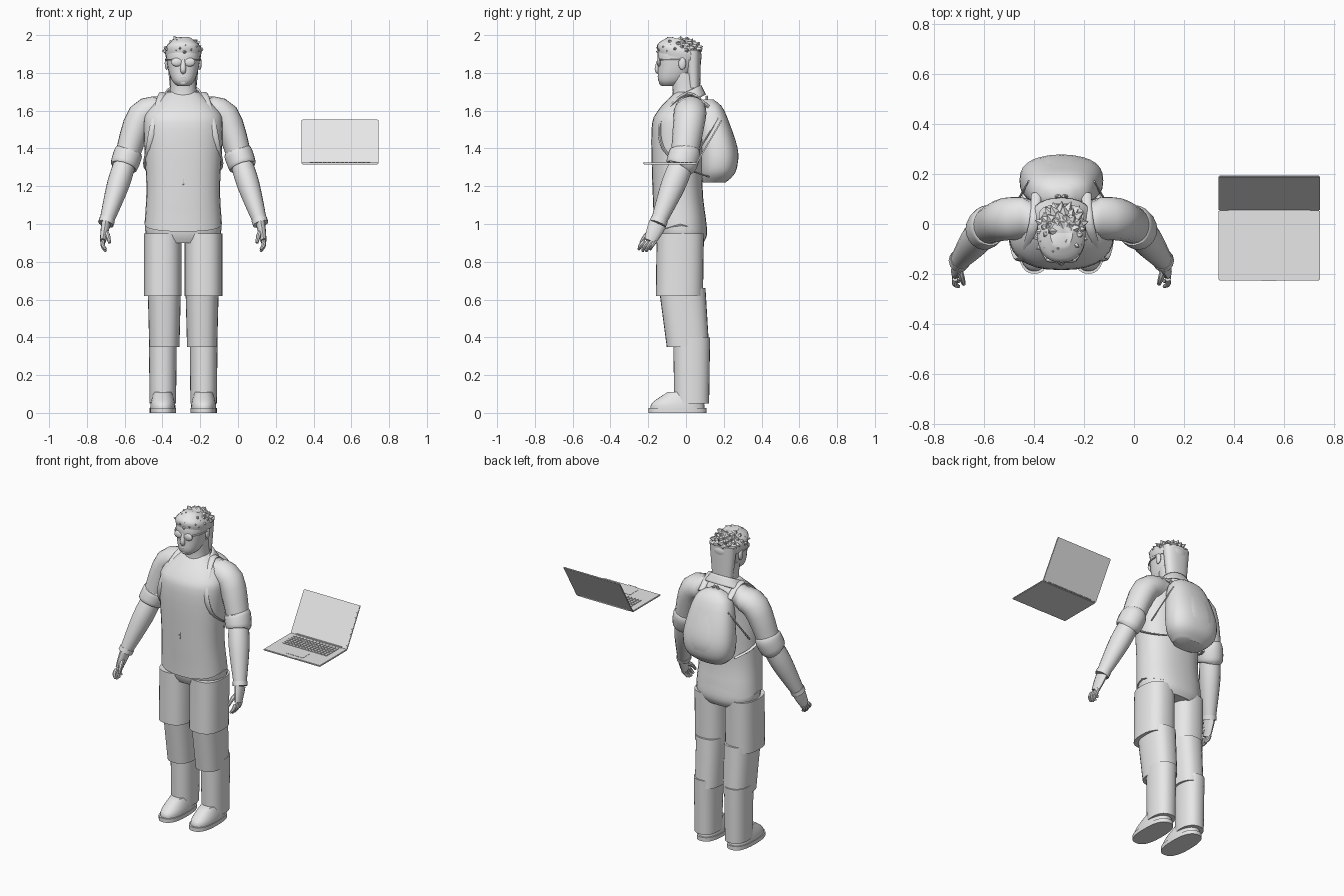
import bpy, bmesh, math, random
from mathutils import Vector, Euler

if "Cube" in bpy.data.objects:
    bpy.data.objects.remove(bpy.data.objects["Cube"])
random.seed(4)
FIGURE = Vector((-.29, 0, 0))
LAPTOP = Vector((.54, -.085, 1.32))
parts = []

grey = bpy.data.materials.new("plain grey")
grey.use_nodes = True
grey.diffuse_color = (.8, .8, .8, 1)
grey.node_tree.nodes["Principled BSDF"].inputs["Base Color"].default_value = grey.diffuse_color


def finish(name, bm, origin):
    bmesh.ops.translate(bm, verts=bm.verts, vec=origin)
    bmesh.ops.recalc_face_normals(bm, faces=bm.faces)
    mesh = bpy.data.meshes.new(name)
    bm.to_mesh(mesh)
    bm.free()
    mesh.materials.append(grey)
    part = bpy.data.objects.new(name, mesh)
    bpy.context.collection.objects.link(part)
    parts.append(part)
    return part


def smooth_path(points, steps=4):
    """Catmull-Rom curve through tuples of any length."""
    path = []
    last = len(points) - 1
    for i in range(last):
        before, start = points[max(i - 1, 0)], points[i]
        end, after = points[i + 1], points[min(i + 2, last)]
        for k in range(steps):
            t = k / steps
            path.append([b + t / 2 * (c - a + t * (2 * a - 5 * b + 4 * c - d + t * (3 * b - a - 3 * c + d)))
                         for a, b, c, d in zip(before, start, end, after)])
    return path + [list(points[last])]


def outline(sides, power):
    """Unit superellipse; a higher power is boxier."""
    for i in range(sides):
        angle = math.tau * i / sides
        c, s = math.cos(angle), math.sin(angle)
        yield math.copysign(abs(c) ** (2 / power), c), math.copysign(abs(s) ** (2 / power), s)


def skin(name, rings, side, capped=True):
    bm = bmesh.new()
    rows = [[bm.verts.new((p.x * side, p.y, p.z)) for p in ring] for ring in rings]
    for low, high in zip(rows, rows[1:]):
        for i in range(len(low)):
            bm.faces.new((low[i - 1], low[i], high[i], high[i - 1]))
    if capped:
        bm.faces.new(rows[0])
        bm.faces.new(rows[-1])
    return finish(name, bm, FIGURE)


def loft(name, rows, depth=1, x=0, side=1, power=2.3, tilt=0, dip=0, capped=True):
    """Level rings given as (height, centre y, half width); depth is the y to x ratio."""
    rings = []
    for z, y, r in smooth_path(rows):
        drop = 0 if rings else dip
        rings.append([Vector((x + r * c, y + r * depth * s, z + tilt * r * s - drop * abs(s)))
                      for c, s in outline(28, power)])
    return skin(name, rings, side, capped)


def tube(name, points, radii, flat=1, sides=12, side=1):
    """Sweep along points; flat is the ratio of the second radius to the first."""
    path = smooth_path([(*p, r) for p, r in zip(points, radii)])
    centres = [Vector(p[:3]) for p in path]
    rings = []
    for i, centre in enumerate(centres):
        along = centres[min(i + 1, len(path) - 1)] - centres[max(i - 1, 0)]
        deep = along.cross(Vector((1, 0, 0))).normalized()
        across = deep.cross(along.normalized())
        r = path[i][-1]
        rings.append([centre + across * r * c + deep * r * flat * s for c, s in outline(sides, 2)])
    return skin(name, rings, side)


def ball(name, centre, size):
    bm = bmesh.new()
    bmesh.ops.create_uvsphere(bm, u_segments=16, v_segments=10, radius=1)
    bmesh.ops.scale(bm, verts=bm.verts, vec=size)
    return finish(name, bm, FIGURE + Vector(centre))


def box(name, offset, size, lean=0, bevel=0):
    bm = bmesh.new()
    bmesh.ops.create_cube(bm, size=1)
    bmesh.ops.scale(bm, verts=bm.verts, vec=size)
    if bevel:
        bmesh.ops.bevel(bm, geom=bm.edges[:], offset=bevel, segments=2, affect='EDGES')
    bmesh.ops.rotate(bm, verts=bm.verts, matrix=Euler((lean, 0, 0)).to_matrix())
    return finish(name, bm, LAPTOP + Vector(offset))


# Shirt, hips and collar
loft("shirt", [(1, -.03, .205), (1.2, -.045, .195), (1.5, -.04, .21), (1.6, -.02, .19), (1.7, 0, .08)],
     depth=.68, power=2.4, dip=.04)
loft("hips", [(.9, -.02, .17), (.95, -.02, .2), (1.05, -.03, .2)], depth=.66)
collar = loft("collar", [(1.63, -.02, .14), (1.7, 0, .09)], depth=.9, tilt=.4, capped=False)
collar.modifiers.new("thickness", 'SOLIDIFY').thickness = .01
for row in range(3):
    z = 1.54 + .04 * row
    front = -.18 + .01 * row
    tube("shirt_lace", [Vector((x, front, z)) for x in (-.02, 0, .02)], [.007] * 3, sides=8)
ball("shirt_slit", (0, -.175, 1.23), (.006, .006, .03))

# Neck, head and face
loft("neck", [(1.63, 0, .08), (1.7, 0, .07), (1.8, -.01, .07)])
loft("head", [(1.73, -.09, .03), (1.76, -.075, .06), (1.83, -.05, .082), (1.92, -.04, .088), (1.98, -.035, .04)],
     depth=1.2)
tube("nose", [Vector((0, -.14, 1.88)), Vector((0, -.15, 1.82)), Vector((0, -.14, 1.8))], [.008, .016, .01])
ball("mouth", (0, -.14, 1.78), (.026, .01, .01))
ball("chin", (0, -.12, 1.75), (.026, .024, .02))
tube("glasses_bridge", [Vector((x, -.152, 1.87)) for x in (-.02, .02)], [.005] * 2, sides=8)
for side in (1, -1):
    ball("lens", (side * .033, -.143, 1.857), (.031, .012, .023))
    ball("ear", (side * .087, -.02, 1.85), (.011, .02, .034))
    tube("glasses_arm", [Vector((.06, -.14, 1.87)), Vector((.086, -.09, 1.87)), Vector((.09, -.02, 1.87))],
         [.005] * 3, sides=6, side=side)

# Hair cap, long back and spikes spread on a spiral
loft("hair_cap", [(1.88, -.035, .092), (1.93, -.035, .094), (1.98, -.035, .045)], depth=1.22, tilt=-.25)
loft("hair_back", [(1.72, .04, .07), (1.92, .035, .09)], depth=.5)
SPIKES = 54
crown = Vector((0, -.035, 1.9))
for i in range(SPIKES):
    up = .1 + .85 * i / SPIKES
    angle = i * 2.4
    ring = math.sqrt(1 - up * up)
    outward = Vector((ring * math.cos(angle) * .094, ring * math.sin(angle) * .116, up * .088))
    tip = crown + outward * random.uniform(1.08, 1.2)
    tip.x += random.uniform(-.01, .01)
    tip.z = min(tip.z, 2)
    tube("hair_spike", [crown + outward * .85, tip], [.024, .001], sides=5)

shoulder = Vector((.22, .02, 1.57))
elbow = Vector((.3, -.01, 1.35))
wrist = Vector((.41, -.15, 1))
knuckles = Vector((.425, -.19, .91))
fingertips = Vector((.41, -.22, .85))
LEG_X = .108

for side in (1, -1):
    # Sleeve with rolled cuff, then the forearm
    tube("sleeve", [Vector((.1, .02, 1.6)), shoulder, elbow], [.075, .078, .064], flat=1.1, sides=20, side=side)
    tube("sleeve_cuff", [elbow.lerp(shoulder, .2), elbow.lerp(shoulder, .1), elbow.lerp(wrist, .12),
                         elbow.lerp(wrist, .15)], [.066, .076, .073, .055], flat=1.1, sides=20, side=side)
    tube("forearm", [elbow, elbow.lerp(wrist, .4), wrist], [.056, .06, .036], flat=1.1, sides=18, side=side)
    tube("wristband", [wrist.lerp(elbow, .07), wrist], [.042] * 2, flat=1.1, side=side)

    # Hand
    tube("palm", [wrist, wrist.lerp(knuckles, .5), knuckles], [.024, .021, .016], flat=2, side=side)
    for finger in range(4):
        spread = finger - 1.5
        base = knuckles + Vector((0, spread * .02, 0))
        tip = fingertips + Vector((0, spread * .02, abs(spread) * .01))
        bend = base.lerp(tip, .5) + Vector((.008, -.005, 0))
        tube("finger", [base, bend, tip], [.011, .011, .007], sides=8, side=side)
    tube("thumb", [wrist.lerp(knuckles, .4), Vector((.4, -.21, .94)), Vector((.39, -.24, .9))],
         [.016, .013, .008], sides=8, side=side)

    # Trouser leg in three stepped layers
    loft("shorts_leg", [(.62, -.035, .1), (.95, -.03, .1)], depth=1.25, x=LEG_X, side=side, power=2.5)
    loft("knee_leg", [(.35, .01, .08), (.66, -.02, .088)], depth=1.4, x=.1, side=side, power=2.5)
    loft("lower_leg", [(.05, .03, .07), (.4, .03, .074)], depth=1.32, x=LEG_X, side=side)

    # Shoe with sole and laces
    loft("shoe_sole", [(0, -.045, .07), (.025, -.045, .07)], depth=2.2, x=LEG_X, side=side, power=2.5)
    loft("shoe", [(.02, -.045, .067), (.055, -.04, .064), (.11, .01, .05)], depth=2.15, x=LEG_X, side=side)
    for row in range(3):
        middle = Vector((LEG_X, -.12 + row * .03, .07 + row * .012))
        reach = Vector((.03, 0, -.01))
        tube("shoe_lace", [middle - Vector((.03, 0, .01)), middle, middle + reach], [.006] * 3, sides=6, side=side)

    # Backpack straps, over the shoulder and under the arm
    tube("shoulder_strap", [Vector((.1, .12, 1.62)), Vector((.11, 0, 1.69)), Vector((.15, -.13, 1.55)),
                            Vector((.18, -.12, 1.4)), Vector((.2, 0, 1.3)), Vector((.14, .12, 1.25))],
         [.02, .02, .02, .018, .01, .01], flat=.45, side=side)
    tube("side_strap", [Vector((.13, .17, 1.56)), Vector((.2, .05, 1.36))], [.005] * 2, sides=6, side=side)

# Backpack, with its panel as a smaller copy of the same profile
pack = [(1.22, .15, .1), (1.28, .17, .155), (1.4, .17, .165), (1.6, .13, .12), (1.66, .12, .04)]
loft("backpack", pack, depth=.61, power=2.5)
loft("backpack_panel", [(1.42 + (z - 1.42) * .85, y + .03, r * .68) for z, y, r in pack], depth=.65, power=2.8)
tube("backpack_handle", [Vector((-.03, .11, 1.64)), Vector((0, .11, 1.68)), Vector((.03, .11, 1.64))],
     [.007] * 3, sides=8)

# Laptop base and leaning lid
WIDTH, DEPTH, LEAN = .405, .28, -.53
box("laptop_base", (0, 0, 0), (WIDTH, DEPTH, .009), bevel=.003)
lid = Vector((0, DEPTH / 2, 0)) + Vector((0, -math.sin(LEAN), math.cos(LEAN))) * .135
box("laptop_lid", lid, (WIDTH, .007, .27), LEAN, .003)
box("laptop_screen", lid + Vector((0, -.004, -.002)), (WIDTH - .02, .003, .25), LEAN)
box("laptop_hinge", (0, DEPTH / 2, .004), (.33, .014, .012), bevel=.003)
box("laptop_latch", (0, -DEPTH / 2, .002), (.06, .006, .006))

# Touchpad and keys
box("touchpad", (0, -.07, .005), (.12, .08, .002))
for row in range(6):
    for column in range(14):
        box("key", ((column - 6.5) * .023, .11 - row * .022, .006), (.018, .017, .004))

# Smooth shading with sharp creases kept
bpy.ops.object.select_all(action='DESELECT')
for part in parts:
    part.select_set(True)
bpy.context.view_layer.objects.active = parts[0]
bpy.ops.object.shade_smooth_by_angle(angle=math.radians(40))
